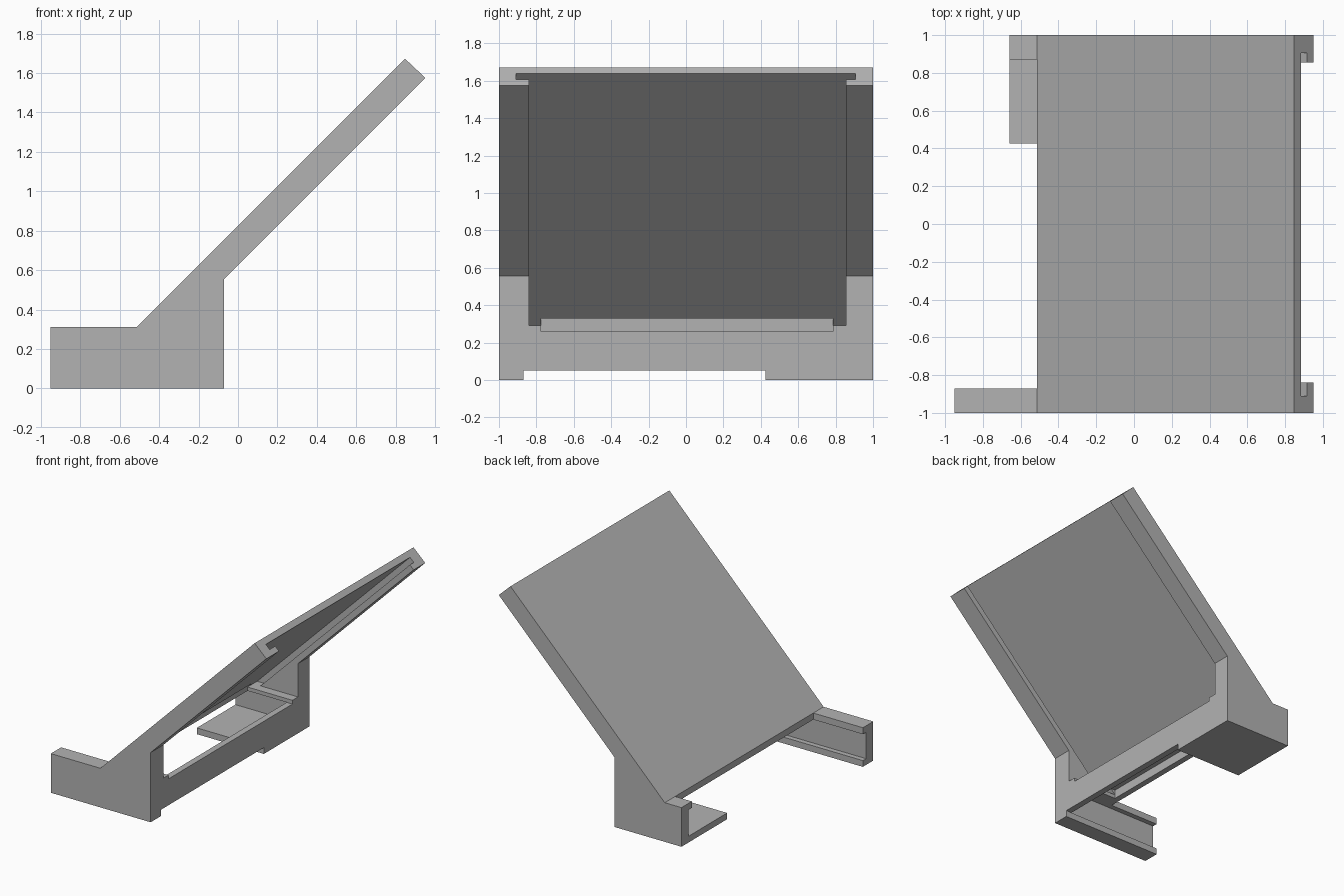
import bpy
import bmesh

cube = bpy.data.objects.get("Cube")
if cube:
    bpy.data.objects.remove(cube, do_unlink=True)

grey = bpy.data.materials.new("plain grey")
grey.use_nodes = True
COLOUR = (0.45, 0.45, 0.45, 1)
grey.diffuse_color = COLOUR
grey.node_tree.nodes["Principled BSDF"].inputs["Base Color"].default_value = COLOUR


def extrude(name, profile, y0, y1):
    """Extrude an x-z profile from y0 to y1."""
    bm = bmesh.new()
    face = bm.faces.new([bm.verts.new((x, y0, z)) for x, z in profile])
    out = bmesh.ops.extrude_face_region(bm, geom=[face])["geom"]
    verts = [g for g in out if isinstance(g, bmesh.types.BMVert)]
    bmesh.ops.translate(bm, verts=verts, vec=(0, y1 - y0, 0))
    bmesh.ops.recalc_face_normals(bm, faces=bm.faces)
    mesh = bpy.data.meshes.new(name)
    bm.to_mesh(mesh)
    bm.free()
    mesh.materials.append(grey)
    obj = bpy.data.objects.new(name, mesh)
    bpy.context.collection.objects.link(obj)
    return obj


def box(x0, x1, z0, z1):
    return [(x0, z0), (x1, z0), (x1, z1), (x0, z1)]


# Sloped panel, base and legs as one side profile
stand = extrude("sloped_stand", [
    (-0.95, 0), (-0.07, 0), (-0.07, 0.555), (0.95, 1.575),
    (0.847, 1.672), (-0.513, 0.312), (-0.95, 0.312)], -1, 1)

# Rise of the plate underside and slot underside above the 45 degree line
UNDER, SLOT = 0.755, 0.69
BACK, BAR = -0.465, -0.12     # inner faces of the rear strip and front bar
FAR = 1.5

cuts = [
    # open space under the panel
    ("panel_opening", [(BACK, BACK + UNDER), (FAR, BACK + UNDER), (FAR, FAR + UNDER)], -0.84, 0.855),
    # grooves in the panel side rails
    ("panel_groove", [(BACK, BACK + UNDER), (BACK + UNDER - SLOT, BACK + UNDER),
                      (FAR, FAR + SLOT), (FAR, FAR + UNDER)], -0.91, 0.905),
    # hole in the shelf and shallow notch in the front bar
    ("shelf_hole", box(BACK, BAR, 0.2, 0.33), -0.775, 0.785),
    ("bar_notch", box(-0.2, FAR, 0.26, 0.33), -0.775, 0.785),
    # channels inside the legs
    ("leg_channel", box(-2, BAR, 0.05, 0.26), -0.91, 0.91),
    # open floor
    ("floor_opening", box(-2, BAR, -1, 0.15), -0.87, 0.425),
    ("bar_gap", box(-0.3, FAR, -1, 0.05), -0.87, 0.425),
    # space between the legs, and the shorter leg
    ("leg_space", box(-2, -0.513, 0.15, 1), -0.87, 0.87),
    ("leg_trim", box(-2, -0.66, -1, 1), -0.8, 2),
]

cutters = []
for name, profile, y0, y1 in cuts:
    cutter = extrude(name, profile, y0, y1)
    cutter.hide_render = True
    cutters.append(cutter)
    mod = stand.modifiers.new(name, 'BOOLEAN')
    mod.operation = 'DIFFERENCE'
    mod.solver = 'EXACT'
    mod.object = cutter

# Bake the cuts and drop the cutters
bpy.context.view_layer.update()
graph = bpy.context.evaluated_depsgraph_get()
baked = bpy.data.meshes.new_from_object(stand.evaluated_get(graph))
stand.modifiers.clear()
stand.data = baked
for cutter in cutters:
    bpy.data.objects.remove(cutter, do_unlink=True)
